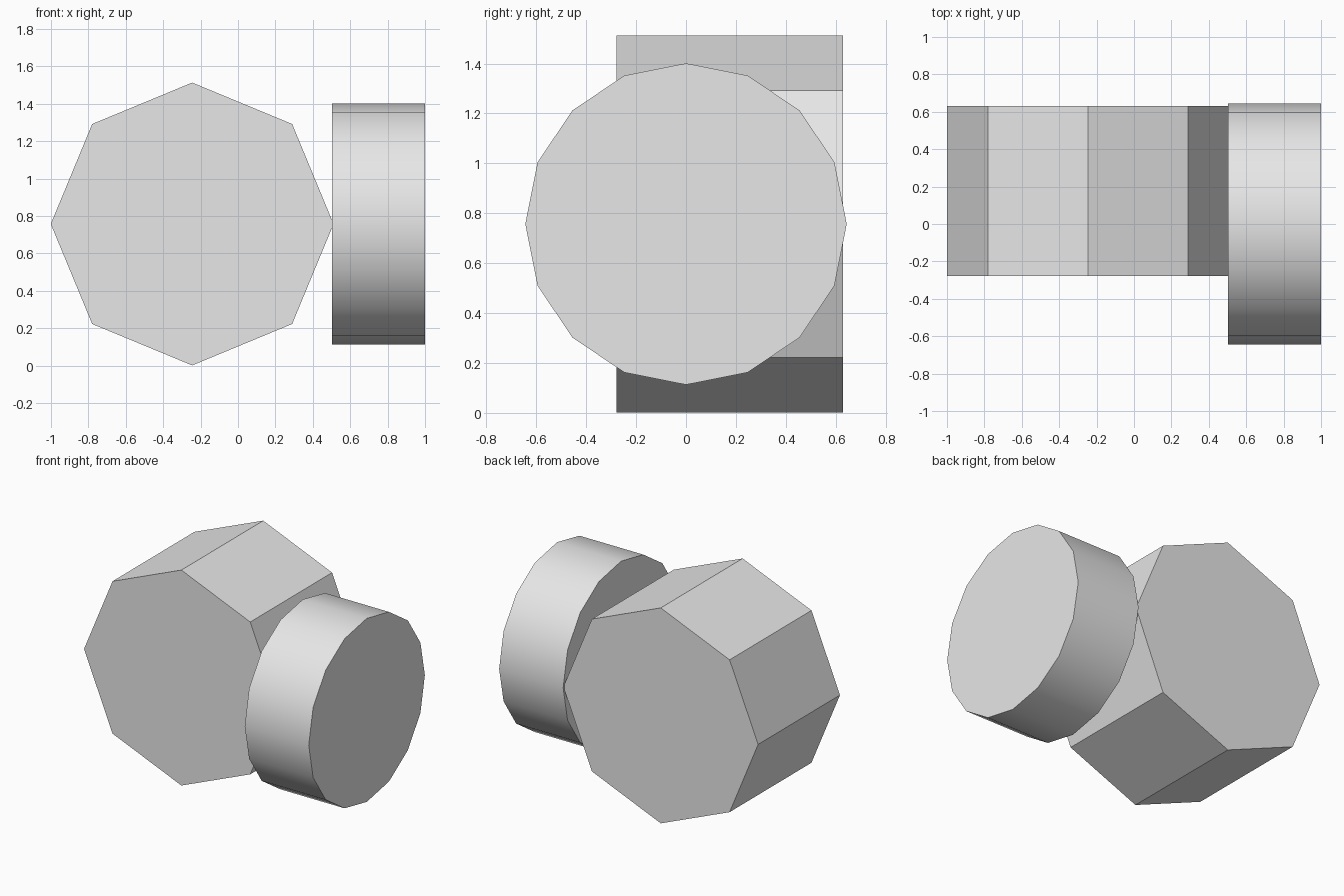
import bpy
import math
from mathutils import Matrix

cube = bpy.data.objects.get("Cube")
if cube:
    bpy.data.objects.remove(cube, do_unlink=True)

# Single light grey
grey = bpy.data.materials.new("light_grey")
grey.use_nodes = True
colour = (0.8, 0.8, 0.8, 1.0)
grey.diffuse_color = colour
grey.node_tree.nodes["Principled BSDF"].inputs["Base Color"].default_value = colour


def prism(name, sides, radius, depth, centre, axis):
    """Regular prism lying along the x or y axis, with a corner pointing up."""
    bpy.ops.mesh.primitive_cylinder_add(vertices=sides, radius=radius, depth=depth)
    obj = bpy.context.object
    obj.name = name
    turn = "Y" if axis == "X" else "X"
    obj.data.transform(Matrix.Rotation(math.pi / 2, 4, turn))
    obj.location = centre
    obj.data.materials.append(grey)
    bpy.ops.object.shade_smooth_by_angle(angle=math.radians(30))
    return obj


AXLE_HEIGHT = 0.757

# Large eight-sided block, running front to back
prism("octagonal_block", 8, 0.756, 0.908, (-0.245, 0.176, AXLE_HEIGHT), "Y")

# Round drum on the left side, running sideways
prism("side_drum", 16, 0.644, 0.497, (0.7515, 0, AXLE_HEIGHT), "X")
